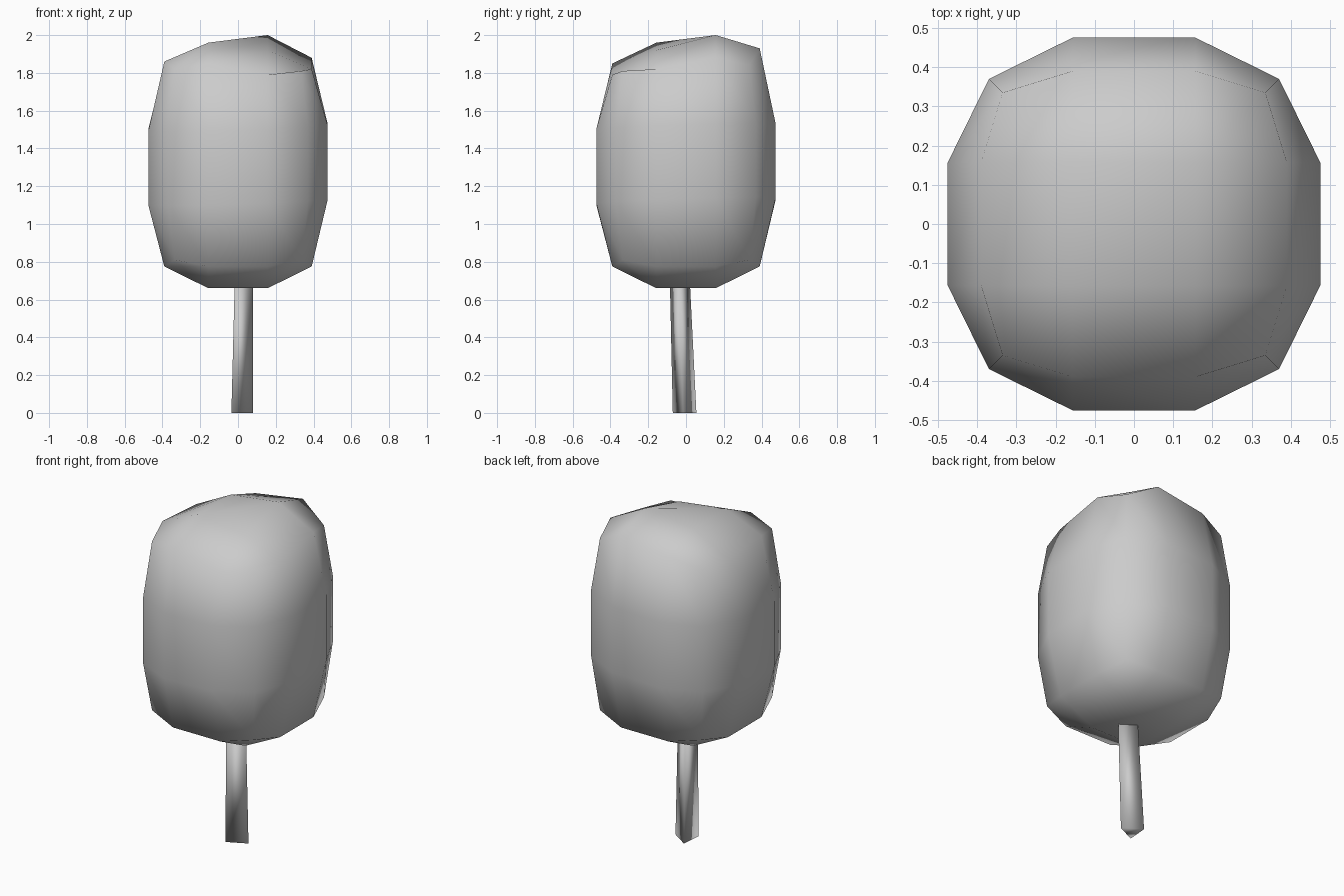
import bpy, bmesh
from mathutils import Vector

cube = bpy.data.objects.get("Cube")
if cube:
    bpy.data.objects.remove(cube, do_unlink=True)

GREY = (0.6, 0.6, 0.6, 1)
mat = bpy.data.materials.new("plain grey")
mat.use_nodes = True
mat.diffuse_color = GREY
mat.node_tree.nodes["Principled BSDF"].inputs["Base Color"].default_value = GREY


def finish(bm, name):
    """Turn a bmesh into a smooth grey object."""
    bmesh.ops.recalc_face_normals(bm, faces=bm.faces)
    for f in bm.faces:
        f.smooth = True
    mesh = bpy.data.meshes.new(name)
    bm.to_mesh(mesh)
    bm.free()
    mesh.materials.append(mat)
    obj = bpy.data.objects.new(name, mesh)
    bpy.context.collection.objects.link(obj)
    return obj


# Crown: a box of three segments a side, rounded off, with an uneven top
TOP = [[1.82, 1.85, 1.79, 1.81],
       [1.86, 1.96, 1.92, 1.82],
       [1.84, 1.96, 2.00, 1.88],
       [1.83, 1.88, 1.93, 1.84]]
BOTTOM = {1: 0.66, 2: 0.775, 3: 0.81}


def round_point(co):
    """Move a grid point of the box to its place on the crown."""
    i, j, k = (round((c + 1) * 1.5) for c in co)
    ends = sum(n in (0, 3) for n in (i, j, k))
    capped = k in (0, 3)
    reach = {1: 0.475, 2: 0.39 if capped else 0.37, 3: 0.335}[ends]

    def across(n):
        size = reach if n in (0, 3) else 0.157
        return size if n > 1 else -size

    x, y = across(i), across(j)
    tilt = 0.03 * (x + y)
    z = (BOTTOM[ends], 1.12 + tilt, 1.51 + tilt, TOP[j][i])[k]
    return Vector((x, y, z))


bm = bmesh.new()
bmesh.ops.create_cube(bm, size=2)
bmesh.ops.subdivide_edges(bm, edges=bm.edges[:], cuts=2, use_grid_fill=True)
for v in bm.verts:
    v.co = round_point(v.co)
finish(bm, "crown")

# Trunk: a leaning three-sided post, narrower at the top
CORNERS = [(-0.042, -0.06), (0.073, -0.005), (-0.032, 0.065)]
bm = bmesh.new()
rings = []
for cx, cy, z, scale in ((0.007, -0.01, 0, 1), (0.018, -0.034, 0.68, 0.85)):
    rings.append([bm.verts.new((cx + x * scale, cy + y * scale, z))
                  for x, y in CORNERS])
low, high = rings
bm.faces.new(low[::-1])
bm.faces.new(high)
for a in range(3):
    b = (a + 1) % 3
    bm.faces.new((low[a], low[b], high[b], high[a]))
finish(bm, "trunk")
